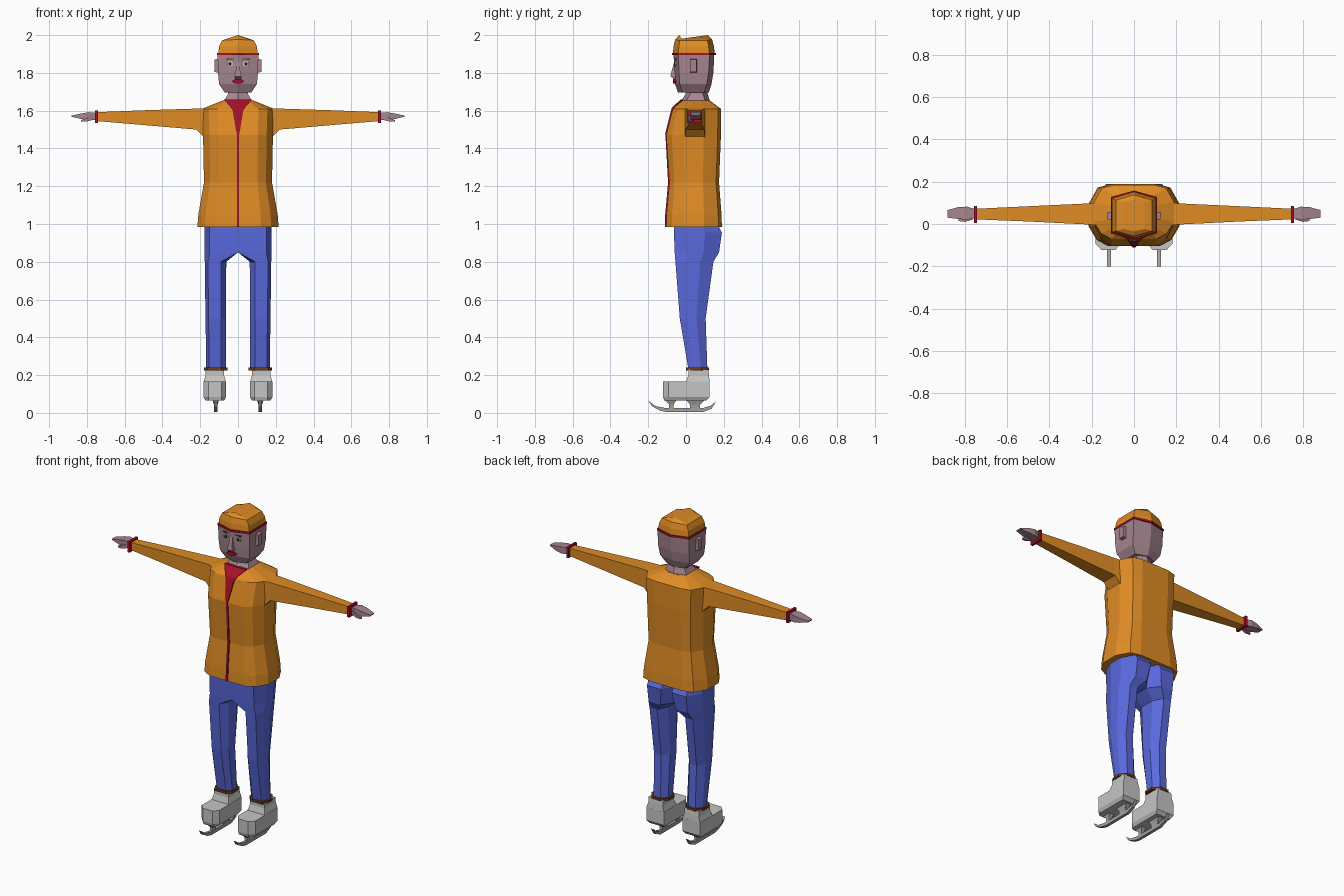
import bpy, bmesh, math

if "Cube" in bpy.data.objects:
    bpy.data.objects.remove(bpy.data.objects["Cube"])


def material(name, rgb):
    m = bpy.data.materials.new(name)
    m.diffuse_color = (*rgb, 1)
    m.use_nodes = True
    m.node_tree.nodes["Principled BSDF"].inputs["Base Color"].default_value = m.diffuse_color
    return m


ORANGE = material("orange", (0.74, 0.26, 0.018))
BLUE = material("blue", (0.102, 0.141, 0.72))
SKIN = material("skin", (0.38, 0.235, 0.275))
RED = material("dark_red", (0.376, 0.005, 0.021))
GREY = material("light_grey", (0.56, 0.56, 0.56))
STEEL = material("steel", (0.36, 0.36, 0.36))
BROWN = material("brown", (0.156, 0.045, 0.007))
BLACK = material("black", (0.01, 0.01, 0.012))


def loft(name, rings, mat, side=1):
    """Bridge equal-length closed rings and cap both ends."""
    bm = bmesh.new()
    loops = [[bm.verts.new((x * side, y, z)) for x, y, z in r] for r in rings]
    n = len(loops[0])
    for a, b in zip(loops, loops[1:]):
        for i in range(n):
            j = (i + 1) % n
            bm.faces.new((a[i], a[j], b[j], b[i]))
    bm.faces.new(loops[0])
    bm.faces.new(loops[-1])
    bmesh.ops.recalc_face_normals(bm, faces=bm.faces)
    me = bpy.data.meshes.new(name)
    bm.to_mesh(me)
    bm.free()
    me.materials.append(mat)
    ob = bpy.data.objects.new(name, me)
    bpy.context.collection.objects.link(ob)
    return ob


def rect_z(z, x0, x1, y0, y1):
    return [(x0, y0, z), (x1, y0, z), (x1, y1, z), (x0, y1, z)]


def rect_x(x, y0, y1, z0, z1):
    return [(x, y0, z0), (x, y1, z0), (x, y1, z1), (x, y0, z1)]


def disc(name, x, y0, y1, z, r, mat, n=8, sz=1):
    ring = [(x + r * math.cos(2 * math.pi * i / n), z + sz * r * math.sin(2 * math.pi * i / n)) for i in range(n)]
    return loft(name, [[(a, y, b) for a, b in ring] for y in (y0, y1)], mat)


def plate(name, yz, x0, x1, mat, side=1):
    return loft(name, [[(x, y, z) for y, z in yz] for x in (x0, x1)], mat, side)


def mirrored(half):
    return half + [(-x, y, z) for x, y, z in reversed(half)]


# jacket
def torso_ring(z, hx, yf, yb):
    d = yb - yf
    return mirrored([(hx * .57, yf, z), (hx * .82, yf + .1 * d, z), (hx, yf + .32 * d, z),
                     (hx, yf + .68 * d, z), (hx * .8, yb - .06 * d, z), (hx * .5, yb, z)])


loft("jacket", [torso_ring(*r) for r in (
    (.985, .215, -.105, .19), (1.05, .21, -.103, .188), (1.22, .18, -.088, .175),
    (1.47, .185, -.105, .185), (1.61, .19, -.07, .185), (1.655, .078, -.02, .125))], ORANGE)


# zip and scarf lie on the jacket front
def front_strip(name, rows, mat):
    loft(name, [rect_z(z, -w, w, y - .007, y + .01) for z, w, y in rows], mat)


front_strip("zip", ((.985, .006, -.105), (1.05, .006, -.103), (1.22, .006, -.088), (1.48, .006, -.1025)), RED)
front_strip("scarf", ((1.475, .007, -.104), (1.60, .028, -.0725), (1.615, .036, -.068), (1.66, .075, -.02)), RED)


# neck and head
def hex_ring(z, hx, yf, yb, dip=.025, ridge=0):
    return [(0, yf, z + ridge), (hx, yf + dip, z), (hx, yb - dip, z),
            (0, yb, z + ridge), (-hx, yb - dip, z), (-hx, yf + dip, z)]


loft("neck", [hex_ring(*r) for r in (
    (1.63, .085, -.03, .135), (1.655, .072, -.022, .125), (1.69, .052, -.002, .115), (1.74, .05, 0, .115))], SKIN)
loft("head", [hex_ring(*r) for r in (
    (1.695, .07, -.042, .12), (1.74, .1, -.058, .135), (1.80, .106, -.062, .145),
    (1.905, .108, -.066, .15))], SKIN)
loft("nose", [rect_z(z, -w, w, y, -.05) for z, w, y in (
    (1.765, .012, -.06), (1.782, .018, -.083), (1.81, .012, -.076), (1.86, .008, -.062))], SKIN)
disc("mouth", 0, -.068, -.04, 1.755, .032, RED, 8, .38)
for s, tag in ((1, "left"), (-1, "right")):
    disc(tag + "_eye", s * .042, -.059, -.04, 1.848, .017, GREY, 8, .85)
    disc(tag + "_pupil", s * .042, -.063, -.04, 1.848, .009, BLACK, 6)
    loft(tag + "_eyebrow", [rect_z(z, .022, .06, -.061, -.04) for z in (1.871, 1.876)], BROWN, s)
    loft(tag + "_ear", [rect_x(.1, .02, .058, 1.80, 1.875), rect_x(.125, .022, .056, 1.805, 1.87)], SKIN, s)

# cap with band
loft("cap_band", [hex_ring(z, .11, -.075, .158, .03) for z in (1.894, 1.906)], RED)
loft("cap", [hex_ring(1.9, .104, -.07, .153, .03), hex_ring(1.94, .1, -.066, .148, .028),
             hex_ring(1.972, .085, -.058, .138, .025, .005), hex_ring(1.981, .05, -.035, .115, .012, .019)], ORANGE)


def leg_ring(z, xi, xo, yf, yb, c=.25, b=.3):
    w, d = xo - xi, yb - yf
    return [(xi + c * w, yf, z), (xo - .15 * w, yf, z), (xo, yf + .3 * d, z), (xo, yb - .35 * d, z),
            (xo - .25 * w, yb, z), (xi + b * w, yb, z), (xi, yb - .3 * d, z), (xi, yf + .25 * d, z)]


def foot_ring(z, grow, yf, yb):
    a, b = .068 - grow, .178 + grow
    return [(.087, yf, z), (.155, yf, z), (b, yf + .03, z), (b, yb, z), (a, yb, z), (a, yf + .03, z)]


BLADE = [(-.2, .065), (-.18, .035), (-.14, .013), (-.1, .004), (.09, .004), (.135, .022), (.16, .062),
         (.13, .038), (.09, .026), (-.11, .026), (-.16, .036)]

for s, tag in ((1, "left"), (-1, "right")):
    # sleeve, cuff and hand
    loft(tag + "_sleeve", [rect_x(*r) for r in (
        (.14, -.005, .1, 1.45, 1.605), (.18, -.005, .1, 1.458, 1.61), (.22, -.002, .097, 1.5, 1.611),
        (.5, .012, .084, 1.524, 1.602), (.75, .022, .072, 1.545, 1.592))], ORANGE, s)
    loft(tag + "_sleeve_cuff", [rect_x(x, .004, .086, 1.536, 1.602) for x in (.742, .757)], RED, s)
    loft(tag + "_hand", [rect_x(*r) for r in (
        (.75, .028, .07, 1.552, 1.588), (.79, .02, .082, 1.55, 1.592),
        (.83, .024, .08, 1.556, 1.585), (.882, .03, .066, 1.568, 1.574))], SKIN, s)
    loft(tag + "_thumb", [rect_x(*r) for r in (
        (.765, .02, .045, 1.552, 1.575), (.8, .01, .03, 1.543, 1.562), (.83, .014, .024, 1.542, 1.55))], SKIN, s)

    # trouser leg with seat bulge
    loft(tag + "_trouser_leg", [leg_ring(*r) for r in (
        (1.0, 0, .178, -.065, .165, 0, .2), (.955, 0, .178, -.064, .19, 0, .2),
        (.85, 0, .177, -.06, .175, 0), (.80, .062, .176, -.056, .145),
        (.5, .064, .172, -.033, .104), (.235, .064, .168, .012, .113))], BLUE, s)
    loft(tag + "_trouser_cuff", [leg_ring(z, .056, .18, 0, .123) for z in (.225, .24)], BROWN, s)

    # skate boot
    loft(tag + "_boot", [foot_ring(.065, -.006, -.115, .108), foot_ring(.085, .005, -.122, .125),
                         foot_ring(.165, .005, -.122, .125)], GREY, s)
    loft(tag + "_boot_ankle", [rect_z(*r) for r in (
        (.16, .063, .183, 0, .125), (.2, .074, .172, .012, .122), (.23, .074, .172, .012, .118))], GREY, s)

    # blade and its two posts
    plate(tag + "_blade", BLADE, .109, .127, STEEL, s)
    for end, t0, t1, b0, b1 in (("front", -.115, -.05, -.09, -.065), ("rear", 0, .1, .02, .075)):
        loft(f"{tag}_{end}_post", [rect_z(.02, .11, .126, b0, b1), rect_z(.045, .108, .128, b0, b1),
                                   rect_z(.07, .1, .136, t0, t1)], STEEL, s)
